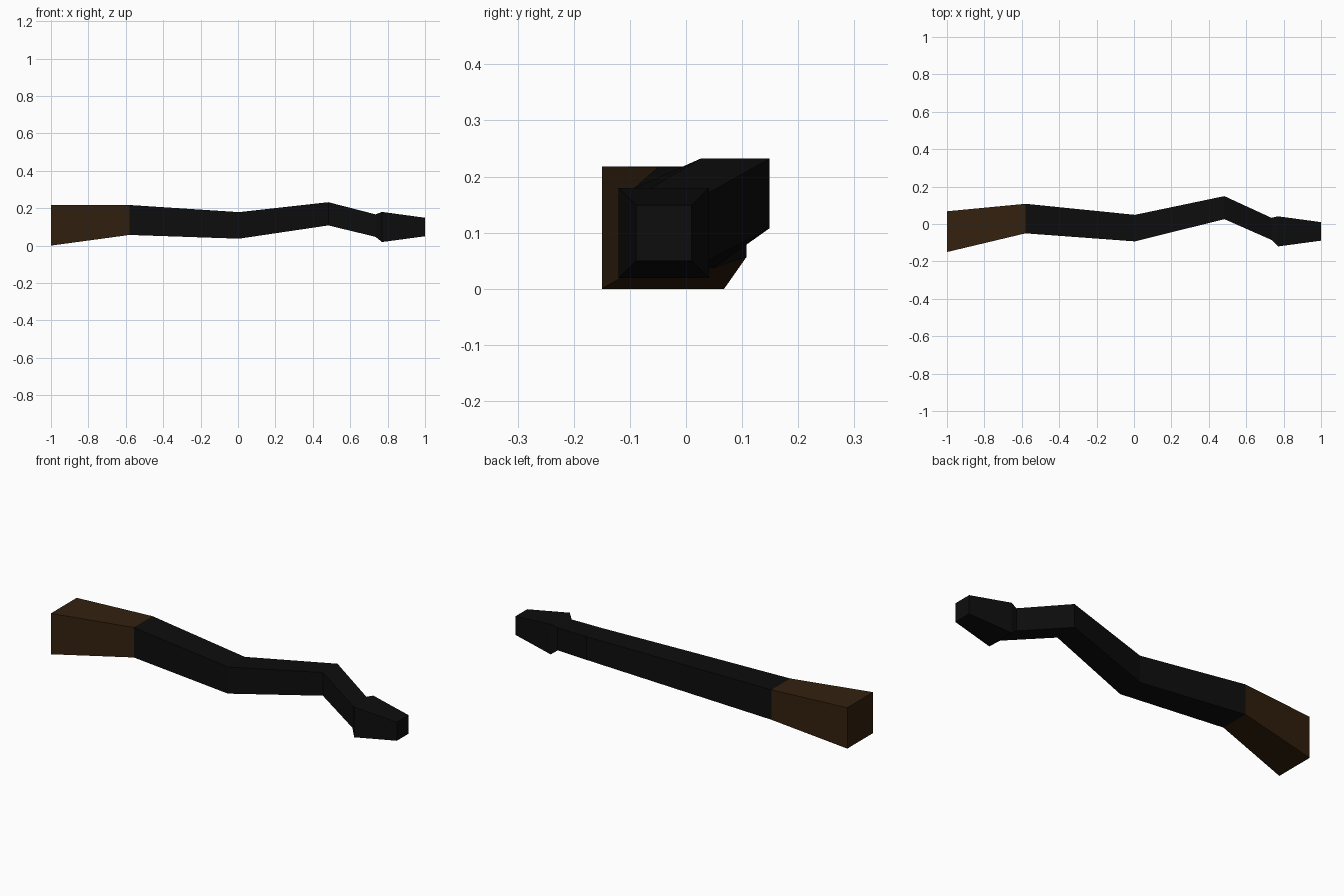
import bpy, bmesh

if "Cube" in bpy.data.objects:
    bpy.data.objects.remove(bpy.data.objects["Cube"])


def material(name, color):
    m = bpy.data.materials.new(name)
    m.diffuse_color = (*color, 1)
    m.use_nodes = True
    m.node_tree.nodes["Principled BSDF"].inputs["Base Color"].default_value = m.diffuse_color
    return m


def square_tube(name, rings, mat):
    """Loft square sections given as (x, y min, y max, z min, z max)."""
    bm = bmesh.new()
    loops = [[bm.verts.new((x, y, z)) for y, z in ((y0, z0), (y1, z0), (y1, z1), (y0, z1))]
             for x, y0, y1, z0, z1 in rings]
    for a, b in zip(loops, loops[1:]):
        for i in range(4):
            j = (i + 1) % 4
            bm.faces.new((a[i], a[j], b[j], b[i]))
    bm.faces.new(loops[0])
    bm.faces.new(loops[-1])
    bmesh.ops.recalc_face_normals(bm, faces=bm.faces)
    me = bpy.data.meshes.new(name)
    bm.to_mesh(me)
    bm.free()
    me.materials.append(mat)
    ob = bpy.data.objects.new(name, me)
    bpy.context.collection.objects.link(ob)
    return ob


brown = material("dark brown", (0.033, 0.015, 0.0045))
black = material("black", (0.004, 0.004, 0.004))

# Flared grip, crooked shaft and blunt tapering tip share their joining sections
joint = (-0.58, -0.05, 0.108, 0.057, 0.217)
neck = (0.735, -0.085, 0.033, 0.047, 0.167)
square_tube("grip", [(-1, -0.15, 0.068, 0, 0.218), joint], brown)
square_tube("shaft", [joint, (0.005, -0.093, 0.049, 0.037, 0.179),
                      (0.483, 0.026, 0.149, 0.108, 0.232), neck], black)
square_tube("tip", [neck, (0.77, -0.12, 0.041, 0.019, 0.18),
                    (1, -0.089, 0.01, 0.05, 0.149)], black)
